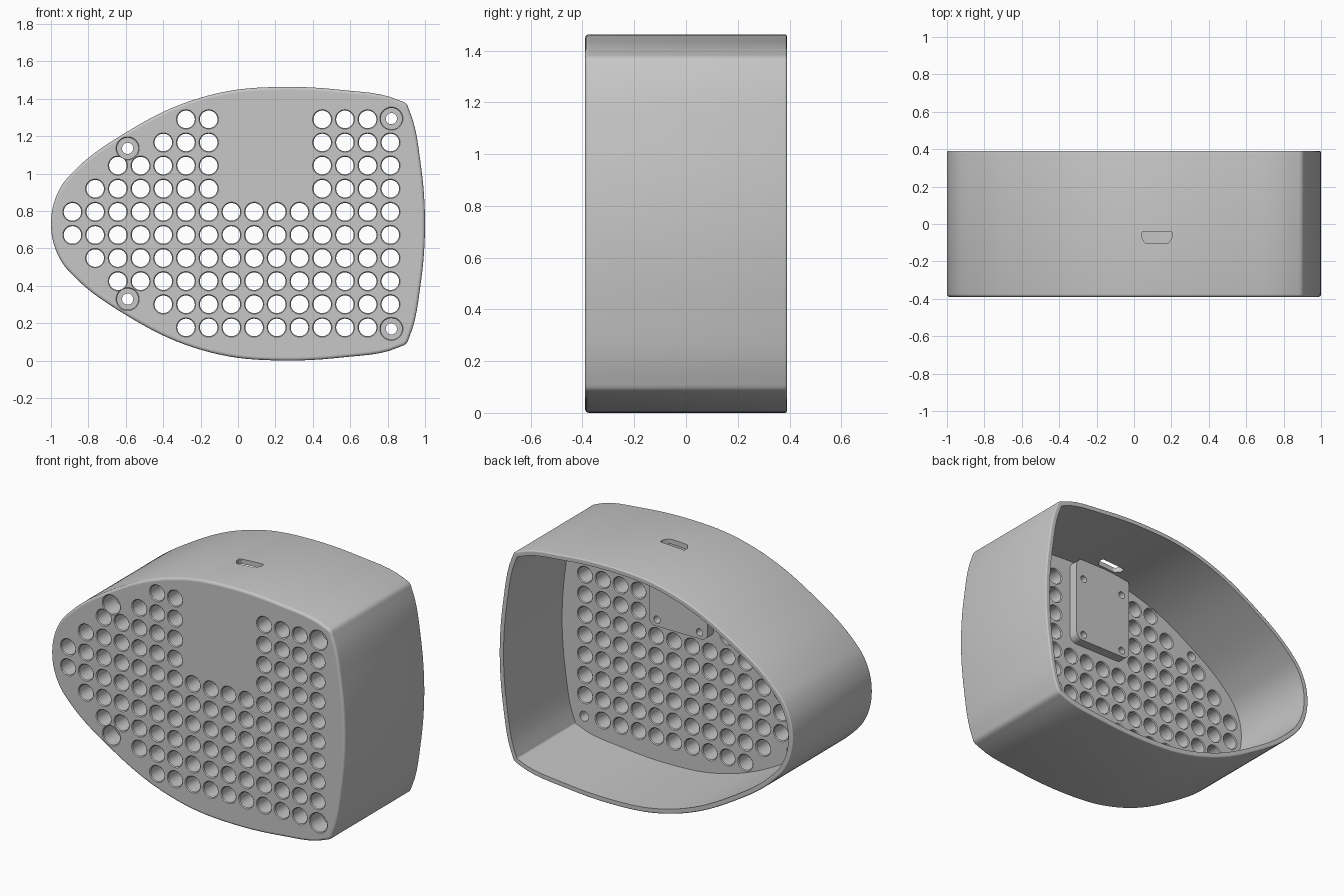
import bpy, bmesh, math
from mathutils import Vector
from mathutils.geometry import interpolate_bezier

if "Cube" in bpy.data.objects:
    bpy.data.objects.remove(bpy.data.objects["Cube"])

MID = 0.7315                       # height of the mirror plane
FRONT, BACK, FLOOR, PAD = -0.39, 0.39, -0.18, -0.12
WALL = 0.03

grey = bpy.data.materials.new("light_grey_plastic")
grey.use_nodes = True
grey.diffuse_color = (0.57, 0.57, 0.57, 1)
grey.node_tree.nodes["Principled BSDF"].inputs["Base Color"].default_value = grey.diffuse_color


def make_object(name, bm):
    bmesh.ops.recalc_face_normals(bm, faces=bm.faces)
    mesh = bpy.data.meshes.new(name)
    bm.to_mesh(mesh)
    bm.free()
    mesh.materials.append(grey)
    ob = bpy.data.objects.new(name, mesh)
    bpy.context.collection.objects.link(ob)
    return ob


def loft(bm, loops):
    """Skin a list of equal-length point loops and cap both ends."""
    rings = [[bm.verts.new(p) for p in loop] for loop in loops]
    n = len(rings[0])
    for a, b in zip(rings, rings[1:]):
        for i in range(n):
            j = (i + 1) % n
            bm.faces.new((a[i], a[j], b[j], b[i]))
    bm.faces.new(rings[0])
    bm.faces.new(rings[-1])


def drill(bm, x, z, profile, sides=32):
    """Turned cutter along y from (y, radius) pairs."""
    turns = [math.tau * k / sides for k in range(sides)]
    loft(bm, [[(x + r * math.cos(t), y, z + r * math.sin(t)) for t in turns]
              for y, r in profile])


def cut(ob, cutter):
    cutter.hide_render = True
    mod = ob.modifiers.new("cut", 'BOOLEAN')
    mod.operation, mod.solver, mod.object = 'DIFFERENCE', 'EXACT', cutter
    bpy.ops.object.select_all(action='DESELECT')
    ob.select_set(True)
    bpy.context.view_layer.objects.active = ob
    bpy.ops.object.modifier_apply(modifier=mod.name)
    bpy.data.objects.remove(cutter)


def shade(ob):
    bpy.ops.object.select_all(action='DESELECT')
    ob.select_set(True)
    bpy.context.view_layer.objects.active = ob
    bpy.ops.object.shade_smooth_by_angle(angle=math.radians(32))
    for p in ob.data.polygons:      # large flat faces stay flat
        if abs(p.normal.y) > 0.999:
            p.use_smooth = False


# Outline: upper half from the broad end to the nose, then mirrored
half = [(1, MID), (0.977, 1.05), (0.917, 1.335), (0.9, 1.372), (0.86, 1.392),
        (0.55, 1.447), (0.25, 1.463), (-0.05, 1.441), (-0.33, 1.36),
        (-0.59, 1.225), (-0.86, 1.03), (-0.94, 0.94), (-0.985, 0.84), (-1, MID)]
knots = [Vector(p) for p in half]
knots += [Vector((p.x, 2 * MID - p.y)) for p in knots[-2:0:-1]]
count = len(knots)


def slope(i):
    a, b = knots[i] - knots[i - 1], knots[(i + 1) % count] - knots[i]
    la, lb = a.length, b.length
    return (a / la * lb + b / lb * la) / (la + lb)


outline = []
for i in range(count):
    j = (i + 1) % count
    p, q = knots[i], knots[j]
    d = (q - p).length / 3
    outline += interpolate_bezier(p, p + slope(i) * d, q - slope(j) * d, q, 7)[:-1]


def ring(y, inset):
    pts = []
    for i, p in enumerate(outline):
        t = (outline[(i + 1) % len(outline)] - outline[i - 1]).normalized()
        pts.append((p.x - t.y * inset, y, p.y + t.x * inset))
    return pts


def fillet(y, r, direction):
    angles = [math.radians(a) for a in (90, 67.5, 45, 22.5, 0)]
    return [ring(y + direction * r * (1 - math.sin(a)), r * (1 - math.cos(a))) for a in angles]


# Case: rounded front edge, side wall, softened rim, open cavity with thick front
bm = bmesh.new()
loft(bm, fillet(FRONT, 0.015, 1) + fillet(BACK, 0.008, -1)[::-1]
     + [ring(BACK, WALL), ring(FLOOR, WALL)])
case = make_object("speaker_case", bm)

# Grille holes with small chamfers, skipping the area in front of the mounting pad
bm = bmesh.new()
R, C = 0.047, 0.005
hole = [(FRONT - C, R + 2 * C), (FRONT + C, R), (FLOOR - C, R), (FLOOR + C, R + 2 * C)]
first_column = [5, 4, 2, 1, 0]
for row in range(10):
    edge = min(row, 9 - row)
    for col in range(first_column[edge], 14 if edge == 0 else 15):
        if row > 5 and 6 < col < 11:
            continue
        drill(bm, -0.885 + 0.1214 * col, 0.177 + 0.1236 * row, hole)
cut(case, make_object("grille_cutter", bm))

# Counterbored screw holes
bm = bmesh.new()
screw = [(FRONT - C, 0.067), (FRONT + C, 0.057), (-0.27, 0.057), (-0.27, 0.03), (FLOOR + C, 0.03)]
for x, dz in ((-0.59, 0.403), (0.82, 0.562)):
    for side in (-1, 1):
        drill(bm, x, MID + side * dz, screw)
cut(case, make_object("screw_cutter", bm))

# Socket slot through the top wall
bm = bmesh.new()
slot = [(0.075, -0.04), (0.083, -0.046), (0.083, -0.07), (0.064, -0.1), (0.055, -0.105)]
slot += [(-x, y) for x, y in reversed(slot)]
loft(bm, [[(0.122 + x, y, z) for x, y in slot] for z in (1.38, 1.52)])
cut(case, make_object("slot_cutter", bm))
shade(case)

# Mounting pad on the inside of the front, with rounded corners and blind screw holes
PX, PZ, W, H, RAD = 0.137, 1.16, 0.2, 0.27, 0.045
corners = []
for k, (sx, sz) in enumerate(((1, 1), (-1, 1), (-1, -1), (1, -1))):
    for s in range(7):
        a = math.radians(90 * k + 15 * s)
        corners.append((PX + sx * (W - RAD) + RAD * math.cos(a),
                        PZ + sz * (H - RAD) + RAD * math.sin(a)))
bm = bmesh.new()
loft(bm, [[(x, y, z) for x, z in corners] for y in (FLOOR - 0.01, PAD)])
pad = make_object("mounting_pad", bm)

bm = bmesh.new()
for sx in (-1, 1):
    for sz in (-1, 1):
        drill(bm, PX + sx * 0.145, 1.118 + sz * 0.187, [(PAD - 0.05, 0.022), (PAD + 0.01, 0.022)], 24)
cut(pad, make_object("pad_cutter", bm))
shade(pad)
